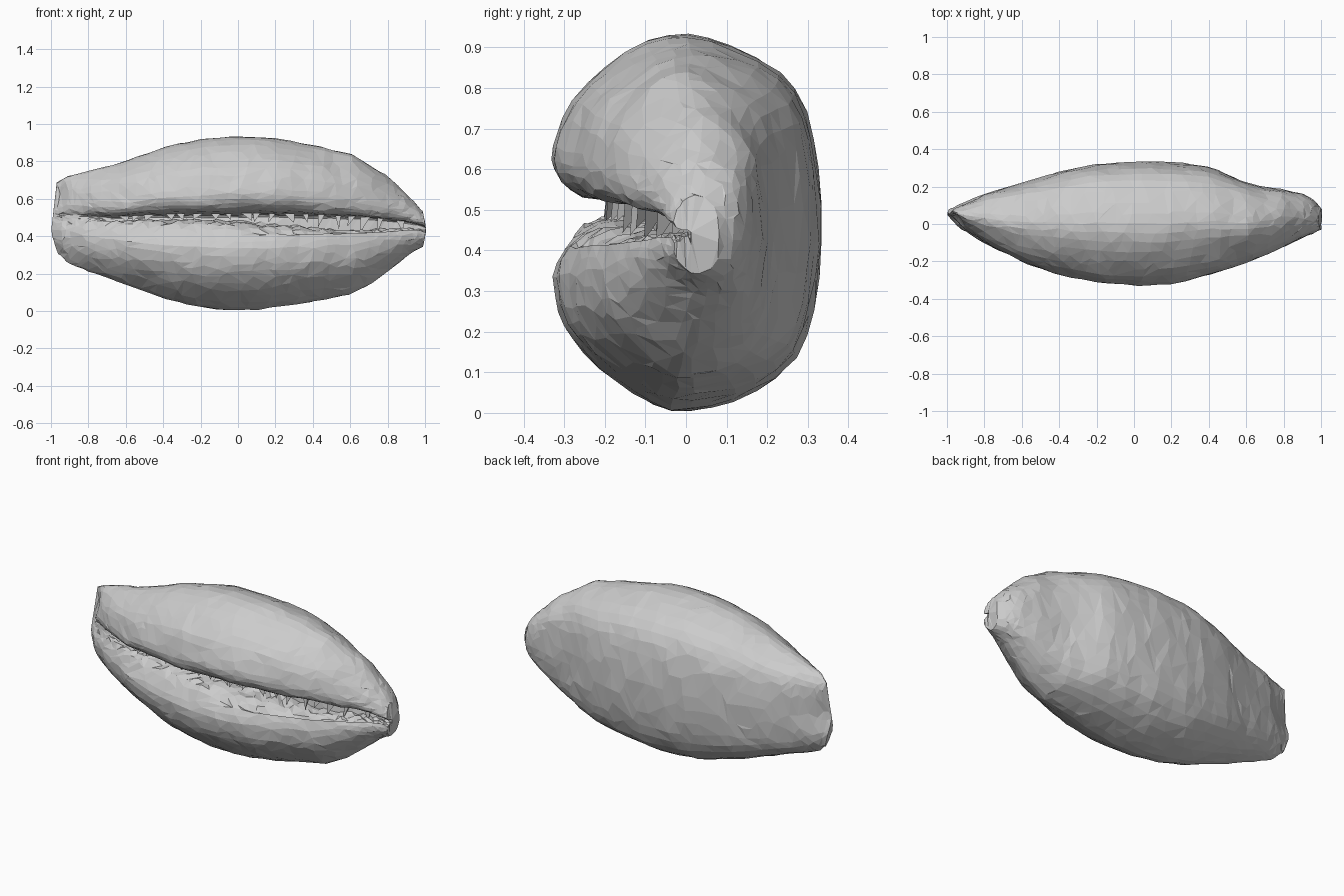
import bpy, bmesh, math, random
from mathutils import Vector, noise

if "Cube" in bpy.data.objects:
    bpy.data.objects.remove(bpy.data.objects["Cube"])

random.seed(4)

# Outline stations along the shell: x, bottom z, top z, front y, back y
STATIONS = [
    (-0.975, 0.30, 0.69, 0.045, 0.085), (-0.92, 0.255, 0.72, -0.02, 0.115),
    (-0.8, 0.21, 0.752, -0.10, 0.165), (-0.6, 0.14, 0.80, -0.20, 0.22),
    (-0.4, 0.07, 0.873, -0.27, 0.28), (-0.2, 0.02, 0.917, -0.312, 0.32),
    (0.0, 0.003, 0.932, -0.328, 0.332), (0.2, 0.018, 0.92, -0.32, 0.33),
    (0.4, 0.05, 0.885, -0.275, 0.305), (0.6, 0.09, 0.837, -0.21, 0.225),
    (0.7, 0.14, 0.785, -0.17, 0.195), (0.8, 0.21, 0.715, -0.12, 0.185),
    (0.9, 0.285, 0.63, -0.075, 0.16), (0.96, 0.325, 0.57, -0.05, 0.125),
    (0.99, 0.345, 0.535, -0.03, 0.08)]

# Middle cross-section (y, z): back, crown, upper lip, slit, lower lip
SECTION = [
    (-0.04, 0.0), (0.06, 0.012), (0.17, 0.05), (0.265, 0.13), (0.31, 0.25),
    (0.33, 0.41), (0.322, 0.6), (0.292, 0.74), (0.23, 0.835), (0.11, 0.905),
    (0.0, 0.932), (-0.1, 0.912), (-0.2, 0.85), (-0.28, 0.77), (-0.315, 0.69),
    (-0.33, 0.62), (-0.312, 0.57), (-0.265, 0.533), (-0.18, 0.52), (-0.10, 0.51),
    (-0.10, 0.485), (-0.18, 0.48), (-0.255, 0.462), (-0.297, 0.40), (-0.327, 0.33),
    (-0.315, 0.24), (-0.28, 0.175), (-0.22, 0.11), (-0.13, 0.04)]


def spline(a, b, c, d, t):
    """Catmull-Rom point between b and c."""
    return tuple(0.5 * (2*q + (r-p)*t + (2*p-5*q+4*r-s)*t*t + (3*q-p-3*r+s)*t**3)
                 for p, q, r, s in zip(a, b, c, d))


def station(x):
    """Smoothly interpolated outline at x."""
    last = len(STATIONS) - 1
    i = max(k for k in range(last) if STATIONS[k][0] <= x + 1e-6)
    rows = [STATIONS[min(max(i + k, 0), last)] for k in (-1, 0, 1, 2)]
    t = min(max((x - rows[1][0]) / (rows[2][0] - rows[1][0]), 0), 1)
    s = spline(*rows, t)
    return [0.5 * a + 0.5 * (b + (c - b) * t)
            for a, b, c in zip(s[1:], rows[1][1:], rows[2][1:])]


def slit_drop(x):
    """How far the lower slit edge sinks toward the right end."""
    return 0.045 * min(max((x + 0.1) / 0.7, 0), 1)


n = len(SECTION)
profile = []
for i in range(n):
    for t in (0, 0.5):
        p = spline(*(SECTION[(i + k) % n] for k in (-1, 0, 1, 2)), t)
        profile.append((p[0] / 0.33, (p[1] - 0.465) / 0.465, i))

# Shell body lofted along x
bm = bmesh.new()
rings = []
COUNT = 76
for j in range(COUNT):
    f = j / (COUNT - 1)
    x = 0.0075 + 0.9825 * math.sin((f - 0.5) * math.pi * 0.8) / math.sin(0.4 * math.pi)
    z0, z1, y0, y1 = station(x)
    left = max(0, (-x - 0.55) / 0.45) ** 2
    right = max(0, (x - 0.85) / 0.15)
    closed = min(max((-x - 0.6) / 0.25, 0), 1)     # slit fades out at the left
    ring = []
    for u, v, i in profile:
        if 17 <= i <= 22:
            u += (min(u, -0.75) - u) * closed
        y = (y0 + y1) / 2 + (y1 - y0) / 2 * u
        z = (z0 + z1) / 2 + (z1 - z0) / 2 * v
        if 20 <= i <= 22:
            z -= slit_drop(x) * (z1 - z0) / 0.7
            z += random.uniform(-0.012, 0.006)
        # flared, bowed ends and a shallow groove behind the left tip
        px = x - 0.025 * left * math.cos((v + 0.3) * 3.2) + 0.01 * right * math.cos(v * 2)
        if u > 0:
            y -= 0.035 * left * math.exp(-(v / 0.35) ** 2)
        p = Vector((px, y, z))
        p += noise.noise_vector(p * 8) * 0.007
        p += Vector([random.uniform(-0.002, 0.002) for _ in range(3)])
        ring.append(bm.verts.new(p))
    rings.append(ring)
m = len(profile)
for a, b in zip(rings, rings[1:]):
    for k in range(m):
        bm.faces.new((a[k], a[(k + 1) % m], b[(k + 1) % m], b[k]))
bm.faces.new(rings[0])
bm.faces.new(rings[-1])
bmesh.ops.triangulate(bm, faces=bm.faces[:])
bmesh.ops.recalc_face_normals(bm, faces=bm.faces[:])
for v in bm.verts:
    v.co.z = max(v.co.z, 0)
mesh = bpy.data.meshes.new("shell_body")
bm.to_mesh(mesh)
bm.free()
shell = bpy.data.objects.new("shell_body", mesh)
bpy.context.collection.objects.link(shell)

# Irregular low-poly facets
dec = shell.modifiers.new("facets", 'DECIMATE')
dec.ratio = 0.38

# Jagged teeth of uneven size along the slit
bm = bmesh.new()
for k in range(19):
    x = -0.62 + 1.48 * k / 18 + random.uniform(-0.02, 0.02)
    z0, z1, y0, y1 = station(x)
    z = (z0 + z1) / 2 + 0.055 * (z1 - z0) / 0.93
    y = y0 + 0.12 * (y1 - y0) / 0.66
    w = random.uniform(0.015, 0.03)
    root = [bm.verts.new((x + dx, y + dy, z)) for dx, dy in ((-w, 0.01), (w, 0.01), (0, 0.06))]
    tip = bm.verts.new((x + random.uniform(-0.03, 0.03), y + 0.005,
                        z - 0.035 - slit_drop(x) * random.uniform(0.4, 1.1)))
    for q in range(3):
        bm.faces.new((root[q], root[(q + 1) % 3], tip))
    bm.faces.new(root)
bmesh.ops.recalc_face_normals(bm, faces=bm.faces[:])
mesh = bpy.data.meshes.new("slit_teeth")
bm.to_mesh(mesh)
bm.free()
bpy.context.collection.objects.link(bpy.data.objects.new("slit_teeth", mesh))
